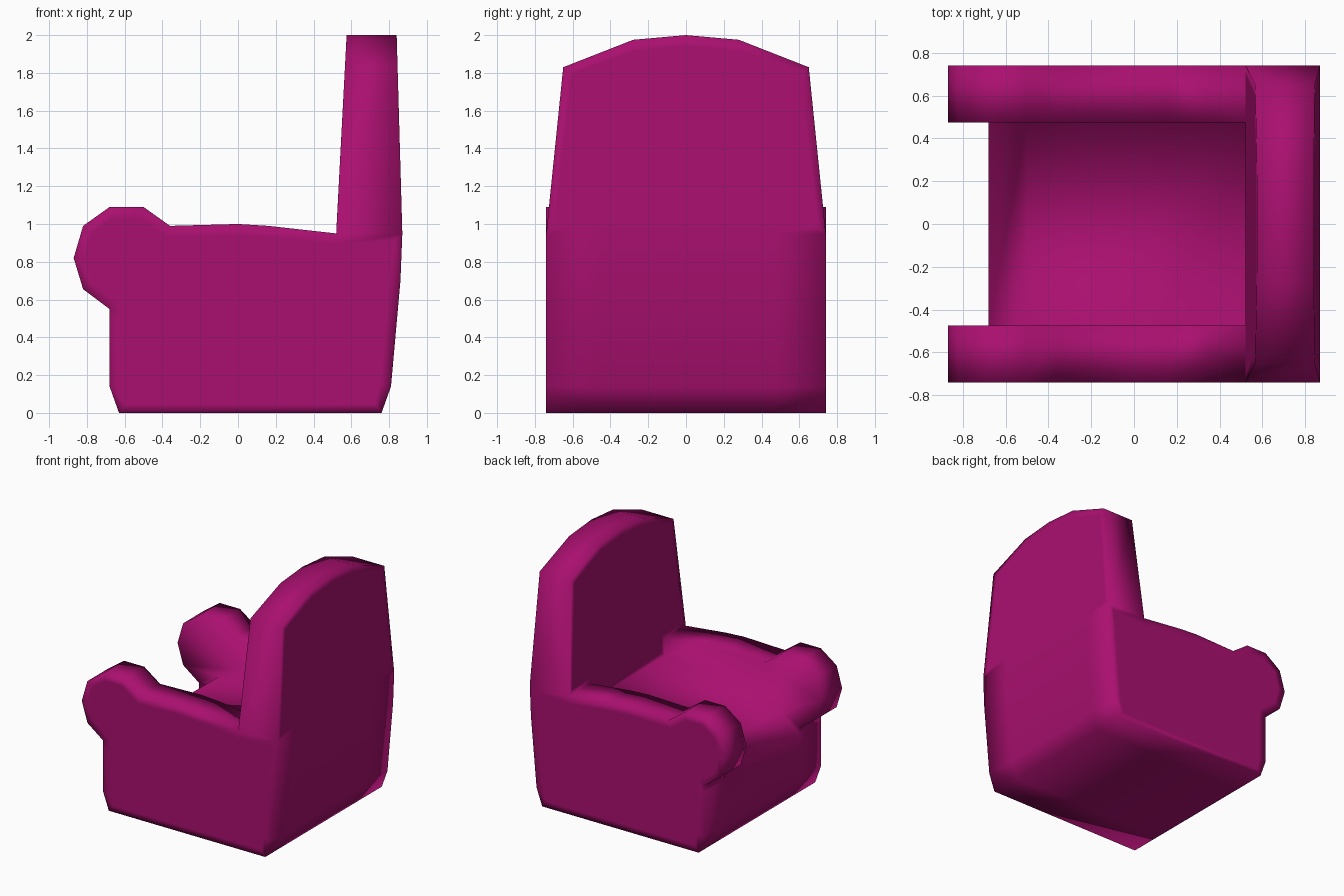
import bpy, bmesh

if "Cube" in bpy.data.objects:
    bpy.data.objects.remove(bpy.data.objects["Cube"])

W, I = 0.74, 0.475            # outer half width, inner side of the arms

# Side profiles (x, z): shared rear/base, then the arm top or the seat top
base = [(.87, .95), (.86, .7), (.81, .14), (.76, 0), (-.63, 0), (-.68, .14), (-.68, .5)]
arm_top = [(-.68, .55), (-.82, .655), (-.87, .82), (-.82, .99), (-.68, 1.09),
           (-.5, 1.09), (-.36, .99), (0, 1.0), (.16, .99), (.52, .95)]
seat_top = [(-.5, .65), (-.24, .76), (.52, .81)]
# Backrest outline (y, z)
back_outline = [(-W, .95), (-.65, 1.83), (-.28, 1.975), (0, 2), (.28, 1.975), (.65, 1.83), (W, .95)]

bm = bmesh.new()


def face(points):
    return bm.faces.new([bm.verts.new(p) for p in points])


def strip(path_a, path_b):
    for i in range(len(path_a) - 1):
        face([path_a[i], path_a[i + 1], path_b[i + 1], path_b[i]])


def at_y(profile, y):
    return [(x, y, z) for x, z in profile]


def back_side(points, x_low, x_high):
    return [(x_low + (x_high - x_low) * max(0, z - .95) / 1.05, y, z) for y, z in points]


panels = []

# Arms with scrolled fronts
for s in (-1, 1):
    strip(at_y(base + arm_top, s * W), at_y(base + arm_top, s * I))
    panels.append(face(at_y(base + arm_top, s * W)))
    face(at_y([base[-1]] + arm_top + seat_top[::-1], s * I))

# Seat and base between the arms
strip(at_y(base + seat_top, -I), at_y(base + seat_top, I))

# Backrest: rim, front panel, rear panel
front = back_side(back_outline, .52, .575)
rear = back_side(back_outline, .87, .84)
strip(front, rear)
panels.append(face(front + [(.52, I, .95), (.52, I, .81), (.52, -I, .81), (.52, -I, .95)]))
panels.append(face(rear + [(.87, I, .95), (.87, -I, .95)]))

# Weld into one upholstered shell, with a border loop softening the big panels
bmesh.ops.remove_doubles(bm, verts=bm.verts[:], dist=1e-4)
bmesh.ops.recalc_face_normals(bm, faces=bm.faces[:])
bmesh.ops.inset_individual(bm, faces=[f for f in panels if f.is_valid], thickness=.06)
for f in bm.faces:
    f.smooth = True

mesh = bpy.data.meshes.new("armchair")
bm.to_mesh(mesh)
bm.free()
chair = bpy.data.objects.new("armchair", mesh)
bpy.context.collection.objects.link(chair)

mat = bpy.data.materials.new("magenta_fabric")
mat.diffuse_color = (.40, .005, .16, 1)
mat.use_nodes = True
mat.node_tree.nodes["Principled BSDF"].inputs["Base Color"].default_value = mat.diffuse_color
mesh.materials.append(mat)
